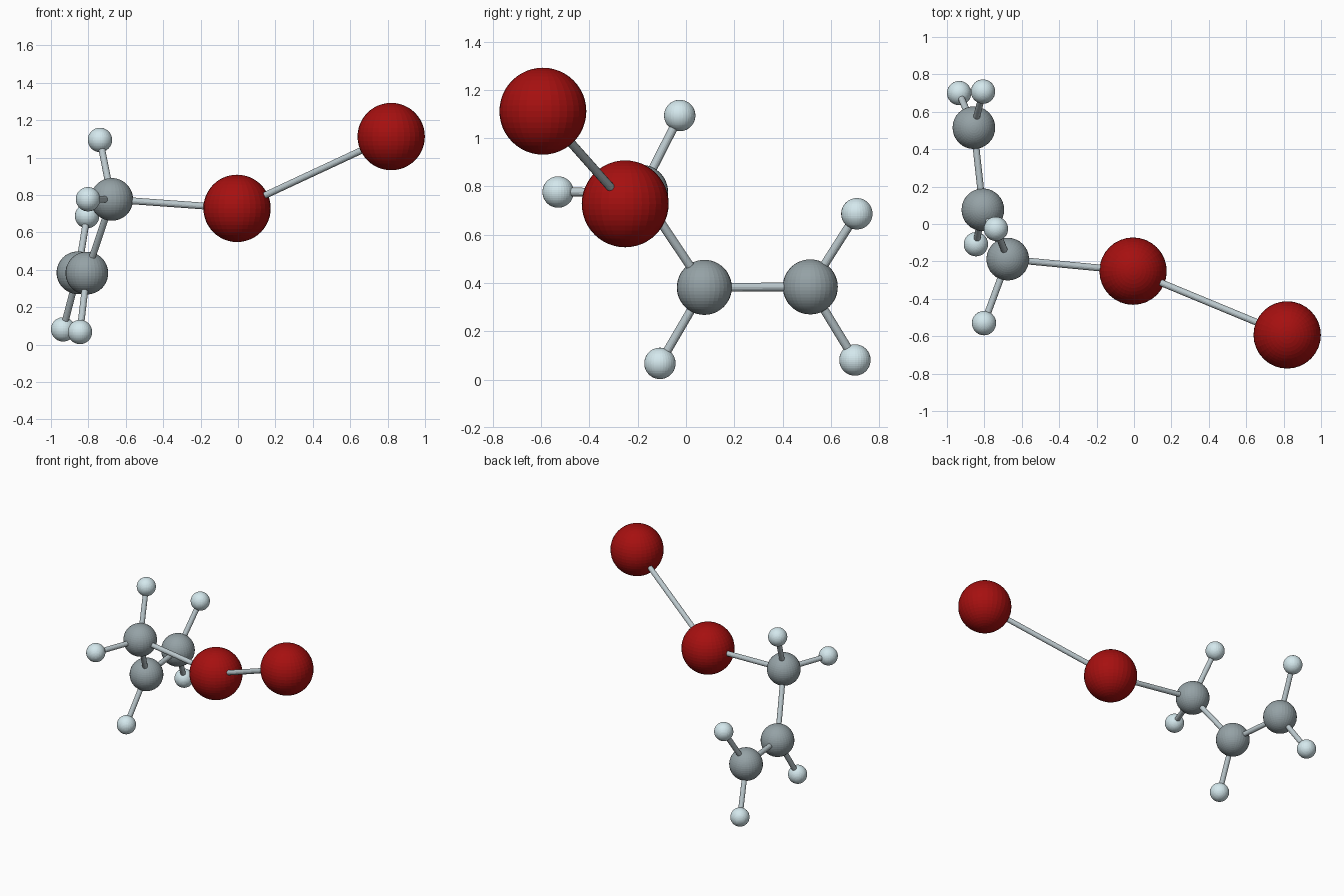
import bpy
from mathutils import Vector

if "Cube" in bpy.data.objects:
    bpy.data.objects.remove(bpy.data.objects["Cube"])


def material(name, rgb):
    m = bpy.data.materials.new(name)
    m.diffuse_color = (*rgb, 1)
    m.use_nodes = True
    m.node_tree.nodes["Principled BSDF"].inputs["Base Color"].default_value = m.diffuse_color
    return m


# Element: radius and colour
KINDS = {
    "bromine": (0.18, material("dark_red", (0.38, 0.005, 0.005))),
    "carbon": (0.114, material("grey", (0.30, 0.36, 0.38))),
    "hydrogen": (0.065, material("pale_blue", (0.66, 0.81, 0.85))),
}
BOND_MAT = material("bond_grey", (0.50, 0.58, 0.61))
BOND_RADIUS = 0.018

# Atom: element and centre
ATOMS = {
    "bromine_inner": ("bromine", (-0.005, -0.252, 0.728)),
    "bromine_outer": ("bromine", (0.819, -0.593, 1.112)),
    "carbon_1": ("carbon", (-0.675, -0.188, 0.776)),
    "carbon_2": ("carbon", (-0.808, 0.076, 0.382)),
    "carbon_3": ("carbon", (-0.856, 0.515, 0.384)),
    "hydrogen_1a": ("hydrogen", (-0.738, -0.026, 1.094)),
    "hydrogen_1b": ("hydrogen", (-0.802, -0.530, 0.777)),
    "hydrogen_2": ("hydrogen", (-0.845, -0.108, 0.067)),
    "hydrogen_3a": ("hydrogen", (-0.935, 0.700, 0.081)),
    "hydrogen_3b": ("hydrogen", (-0.807, 0.708, 0.687)),
}

BONDS = [
    ("bromine_inner", "bromine_outer"), ("carbon_1", "bromine_inner"),
    ("carbon_1", "carbon_2"), ("carbon_2", "carbon_3"),
    ("carbon_1", "hydrogen_1a"), ("carbon_1", "hydrogen_1b"),
    ("carbon_2", "hydrogen_2"),
    ("carbon_3", "hydrogen_3a"), ("carbon_3", "hydrogen_3b"),
]


def finish(name, mat):
    ob = bpy.context.object
    ob.name = name
    ob.data.materials.append(mat)


# Atom balls
for name, (kind, centre) in ATOMS.items():
    radius, mat = KINDS[kind]
    bpy.ops.mesh.primitive_uv_sphere_add(segments=32, ring_count=24,
                                         radius=radius, location=centre)
    finish(name, mat)

# Bond sticks, running from centre to centre
for a, b in BONDS:
    p, q = Vector(ATOMS[a][1]), Vector(ATOMS[b][1])
    bpy.ops.mesh.primitive_cylinder_add(
        vertices=16, radius=BOND_RADIUS, depth=(q - p).length,
        location=(p + q) / 2,
        rotation=(q - p).to_track_quat('Z', 'Y').to_euler())
    finish(f"bond_{a}_to_{b}", BOND_MAT)
